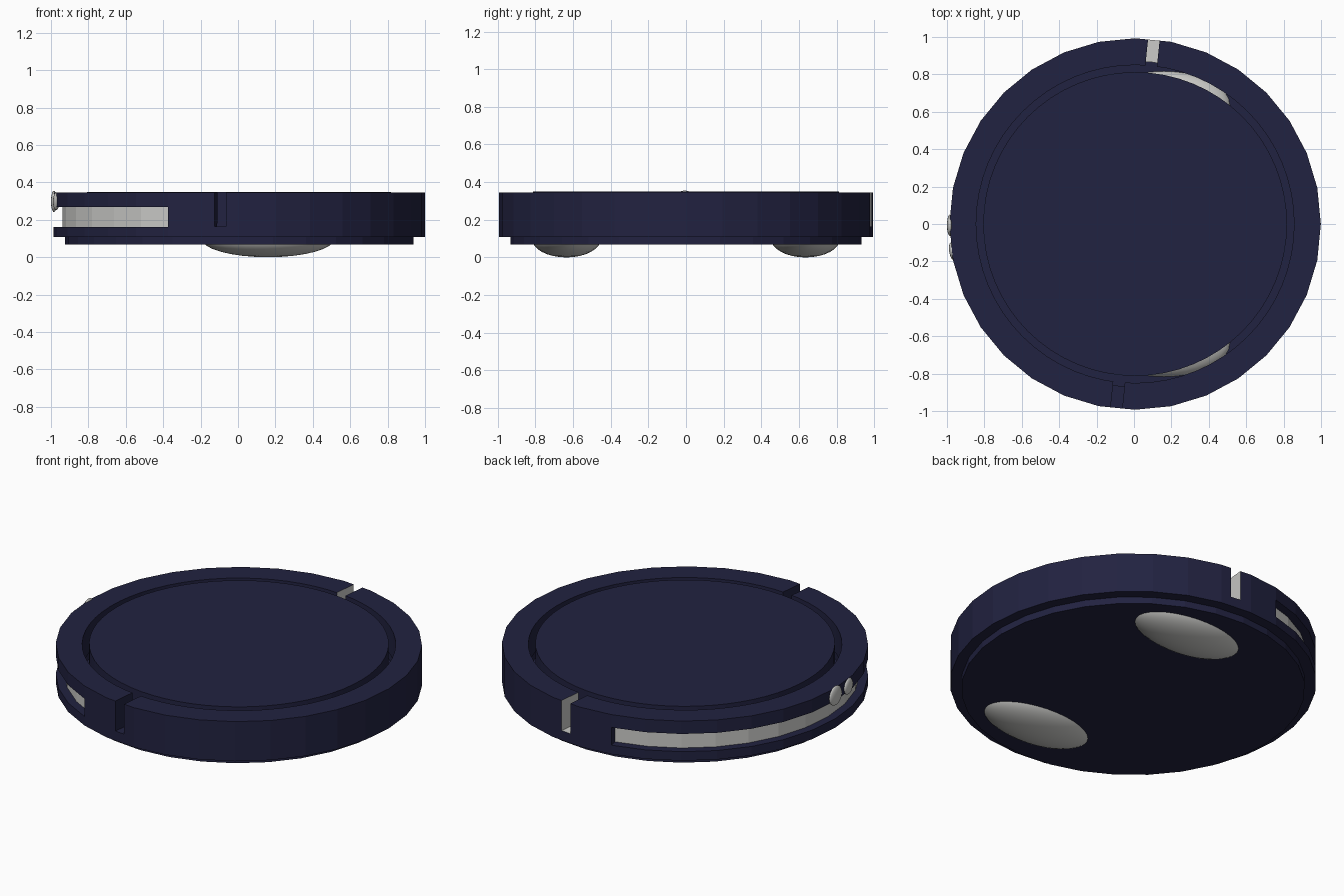
import bpy, bmesh, math
from mathutils import Vector

cube = bpy.data.objects.get("Cube")
if cube:
    bpy.data.objects.remove(cube, do_unlink=True)

CX = 0.006          # shell centre, offset by the protruding buttons
SHELL_R = 0.993
TOP = 0.345
SLOT_ANGLE = math.radians(84.2)


def material(name, colour):
    m = bpy.data.materials.new(name)
    m.use_nodes = True
    m.diffuse_color = (*colour, 1)
    bsdf = next(n for n in m.node_tree.nodes if n.type == 'BSDF_PRINCIPLED')
    bsdf.inputs["Base Color"].default_value = (*colour, 1)
    return m


navy = material("dark navy", (0.0155, 0.016, 0.052))
grey = material("light grey", (0.6, 0.6, 0.58))


def finish(ob, name, *mats):
    ob.name = name
    for m in mats:
        ob.data.materials.append(m)
    return ob


def disc(name, radius, z0, z1, sides, *mats):
    bpy.ops.mesh.primitive_cylinder_add(vertices=sides, radius=radius, depth=z1 - z0,
                                        location=(CX, 0, (z0 + z1) / 2))
    return finish(bpy.context.object, name, *mats)


def ellipsoid(name, centre, radii, turn=0):
    bpy.ops.mesh.primitive_uv_sphere_add(segments=32, ring_count=16, location=centre,
                                         rotation=(0, 0, turn))
    ob = bpy.context.object
    ob.scale = radii
    bpy.ops.object.shade_smooth()
    return finish(ob, name, grey)


def slot_cutter(name, angle):
    """Radial box from the groove out past the rim."""
    r = 0.94
    bpy.ops.mesh.primitive_cube_add(size=1, rotation=(0, 0, angle),
                                    location=(CX + r * math.cos(angle), r * math.sin(angle), 0.315))
    bpy.context.object.scale = (0.24, 0.062, 0.3)
    return finish(bpy.context.object, name)


def sector_cutter(name, r0, r1, z0, z1, first, last):
    """Faceted arc block whose corners line up with the shell corners."""
    bm = bmesh.new()
    rings = []
    for i in range(first, last + 1):
        a = i * math.tau / 32
        rings.append([bm.verts.new((CX + r * math.cos(a), r * math.sin(a), z))
                      for r, z in ((r0, z0), (r1, z0), (r1, z1), (r0, z1))])
    for a, b in zip(rings, rings[1:]):
        for k in range(4):
            n = (k + 1) % 4
            bm.faces.new((a[k], a[n], b[n], b[k]))
    bm.faces.new(rings[0])
    bm.faces.new(rings[-1])
    bmesh.ops.recalc_face_normals(bm, faces=bm.faces)
    me = bpy.data.meshes.new(name)
    bm.to_mesh(me)
    bm.free()
    ob = bpy.data.objects.new(name, me)
    bpy.context.collection.objects.link(ob)
    return ob


# Outer shell: ring with a side channel and two radial slots
shell = disc("outer_shell", SHELL_R, 0.108, TOP, 32, navy, grey)
cutters = [
    disc("bore_cutter", 0.85, 0.0, 0.5, 64),
    disc("lower_bore_cutter", 0.87, 0.0, 0.18, 64),
    sector_cutter("channel_cutter", 0.945, 1.1, 0.162, 0.268, 9, 22),
    slot_cutter("back_slot_cutter", SLOT_ANGLE),
    slot_cutter("front_slot_cutter", SLOT_ANGLE + math.pi),
]
bpy.ops.object.select_all(action='DESELECT')
bpy.context.view_layer.objects.active = shell
shell.select_set(True)
for c in cutters:
    c.hide_render = True
    mod = shell.modifiers.new(c.name, 'BOOLEAN')
    mod.operation = 'DIFFERENCE'
    mod.solver = 'EXACT'
    mod.object = c
    bpy.ops.object.modifier_apply(modifier=mod.name)
for c in cutters:
    bpy.data.objects.remove(c, do_unlink=True)

# Grey on the channel's back wall and inside the back slot
radial = Vector((math.cos(SLOT_ANGLE), math.sin(SLOT_ANGLE), 0))
tangent = Vector((-radial.y, radial.x, 0))
shift = shell.location.copy()
for f in shell.data.polygons:
    p = f.center + shift - Vector((CX, 0, 0))
    n = f.normal
    r = math.hypot(p.x, p.y)
    outward = (n.x * p.x + n.y * p.y) / max(r, 0.001)
    channel = outward > 0.9 and r < 0.96
    in_slot = abs(p.dot(tangent)) < 0.033 and p.dot(radial) > 0.8
    slot = in_slot and (abs(n.dot(tangent)) > 0.9 or (n.z > 0.9 and p.z < 0.2))
    f.material_index = 1 if channel or slot else 0

# Top plate and underside
disc("top_plate", 0.812, 0.1, 0.349, 64, navy)
disc("base_plate", 0.932, 0.068, 0.112, 32, navy)

# Wheels showing as shallow domes underneath
for side, y in (("front", -0.635), ("back", 0.635)):
    ellipsoid(side + "_wheel", (0.16, y, 0.1), (0.357, 0.184, 0.1))

# Buttons on the rim
ellipsoid("large_button", (-0.984, -0.007, 0.298), (0.016, 0.057, 0.057))
ellipsoid("small_button", (-0.972, -0.145, 0.298), (0.016, 0.047, 0.047), math.radians(8))
